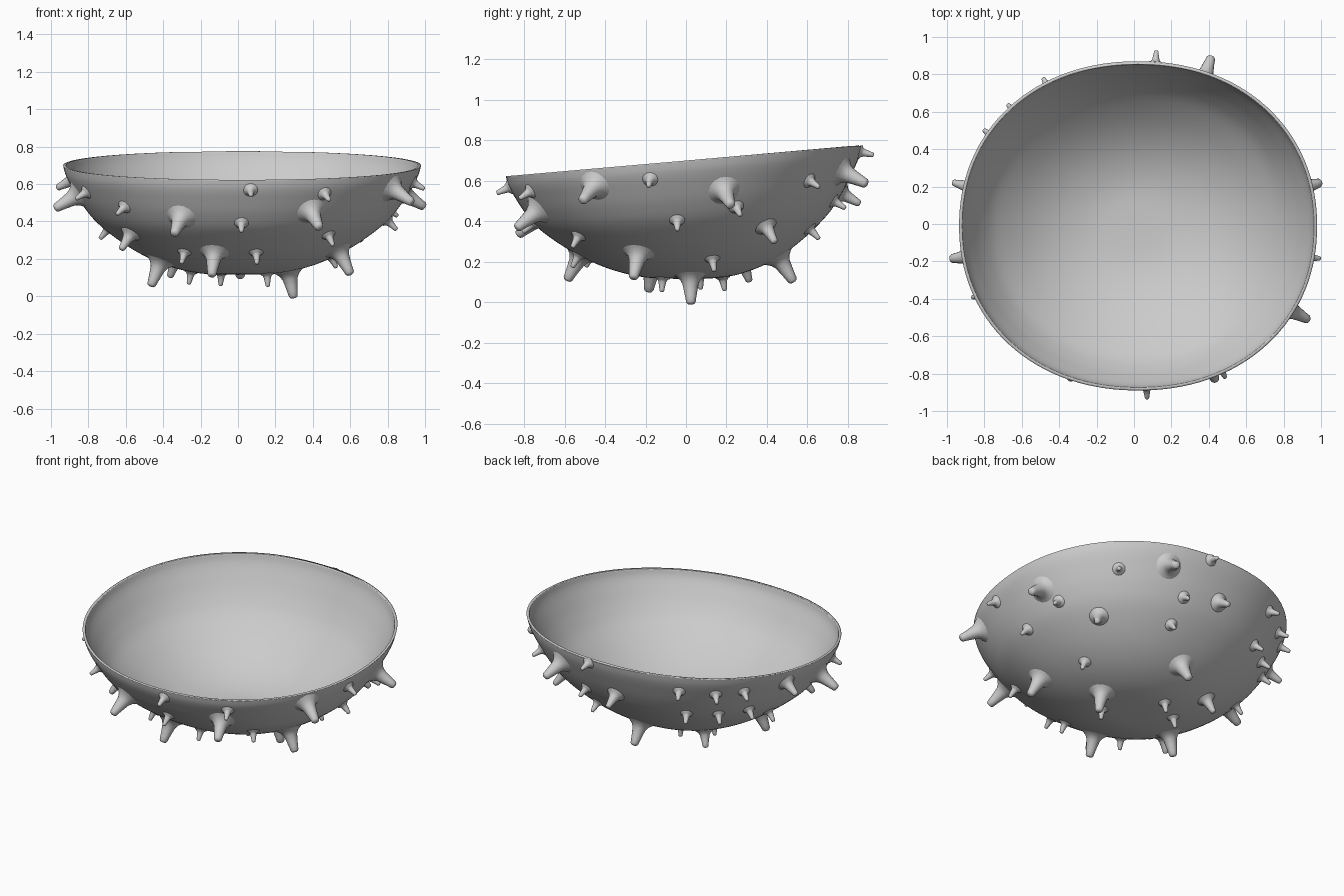
import bpy, bmesh, math
from mathutils import Vector

if "Cube" in bpy.data.objects:
    bpy.data.objects.remove(bpy.data.objects["Cube"])

# half profile of the bowl: (relative radius, height)
PROFILE = [(0, .115), (.2, .121), (.35, .148), (.5, .2), (.65, .28),
           (.8, .39), (.885, .485), (.95, .585), (.985, .65), (1, .70)]
SEG, RINGS = 128, 54


def profile(t):
    """Smooth (Catmull-Rom) reading of the profile, t from 0 to 1."""
    f = t * (len(PROFILE) - 1)
    i = min(int(f), len(PROFILE) - 2)
    f -= i
    get = lambda k: Vector(PROFILE[max(0, min(k, len(PROFILE) - 1))])
    p0, p1, p2, p3 = get(i - 1), get(i), get(i + 1), get(i + 2)
    return .5 * (2 * p1 + (p2 - p0) * f + (2 * p0 - 5 * p1 + 4 * p2 - p3) * f * f
                 + (3 * p1 - p0 - 3 * p2 + p3) * f ** 3)


def surface(t, a):
    s, h = profile(t)
    c, d = math.cos(a), math.sin(a)
    k = s / (abs(c) ** 2.12 + abs(d) ** 2.12) ** (1 / 2.12)
    x = .022 * s + .957 * k * c
    y = -.01 * s + .88 * k * d
    return Vector((x, y, min(h + .087 * y * s * s, .772)))


def make_object(name, bm):
    bmesh.ops.recalc_face_normals(bm, faces=bm.faces)
    for f in bm.faces:
        f.smooth = True
    me = bpy.data.meshes.new(name)
    bm.to_mesh(me)
    bm.free()
    ob = bpy.data.objects.new(name, me)
    bpy.context.collection.objects.link(ob)
    return ob


# bowl: outer shell, closed by an inner skin slightly inset
bm = bmesh.new()
outer = []
rings = []
for j in range(1, RINGS + 1):
    rings.append([bm.verts.new(surface(j / RINGS, 2 * math.pi * i / SEG)) for i in range(SEG)])
pole = bm.verts.new(surface(0, 0))
for i in range(SEG):
    n = (i + 1) % SEG
    bm.faces.new((pole, rings[0][n], rings[0][i]))
    for lo, hi in zip(rings, rings[1:]):
        bm.faces.new((lo[i], lo[n], hi[n], hi[i]))
bm.normal_update()
if pole.normal.z > 0:
    bmesh.ops.reverse_faces(bm, faces=bm.faces)
    bm.normal_update()
outer = [(v.co.copy(), v.normal.copy()) for v in bm.verts]
inner = {v: bm.verts.new(v.co - v.normal * .016) for v in list(bm.verts)}
for v in rings[-1]:
    inner[v].co.z = v.co.z
for f in list(bm.faces):
    bm.faces.new([inner[v] for v in reversed(f.verts)])
for i in range(SEG):
    a, b = rings[-1][i], rings[-1][(i + 1) % SEG]
    bm.faces.new((a, b, inner[b], inner[a]))
bowl = make_object("bowl", bm)

# spikes: tip position as seen in one view (two coordinates), plus length
VIEWS = {"front": (0, 2, Vector((0, -1, 0))), "back": (0, 2, Vector((0, 1, 0))),
         "right": (1, 2, Vector((1, 0, 0))), "left": (1, 2, Vector((-1, 0, 0))),
         "below": (0, 1, Vector((0, 0, -1)))}
BIG, MID, SMALL = .145, .105, .07
SPIKES = {
    ("front", BIG): [(-.33, .34), (.45, .37)],
    ("front", MID): [(-.62, .25)],
    ("front", SMALL): [(.05, .54), (0, .345), (-.64, .45), (.5, .51), (.52, .27), (.1, .175), (-.31, .17)],
    ("right", BIG): [(-.53, .5), (.21, .485)],
    ("right", MID): [(.44, .29)],
    ("right", SMALL): [(-.2, .575), (.26, .435), (-.06, .345), (.66, .56)],
    ("left", BIG): [(-.19, .475)],
    ("left", MID): [(.22, .58)],
    ("left", SMALL): [(.37, .42), (.15, .31), (-.39, .52)],
    ("back", BIG): [(.4, .59)],
    ("back", MID): [(-.03, .48)],
    ("back", SMALL): [(.1, .73), (.24, .47), (.24, .31), (-.5, .62), (-.68, .6), (-.8, .6), (-.47, .42), (-.62, .42)],
    ("below", BIG): [(-.14, -.58), (.6, -.27), (.01, .52), (.3, .02), (-.47, -.19)],
    ("below", MID): [(-.36, .31)],
    ("below", SMALL): [(-.27, .08), (.155, -.11), (.52, .13), (-.1, .2)],
}
# spike outline: (radius, height) for a length of 1, flared foot and blunt tip
OUTLINE = [(.62, -.05), (.48, .03), (.36, .13), (.28, .28), (.235, .5),
           (.19, .75), (.165, .92), (.12, .98), (.05, 1.0)]
SIDES = 16


def add_spike(bm, base, normal, length):
    q = normal.to_track_quat('Z', 'Y')
    loops = []
    for r, h in OUTLINE:
        loops.append([bm.verts.new(base + q @ Vector((r * math.cos(2 * math.pi * i / SIDES),
                      r * math.sin(2 * math.pi * i / SIDES), h)) * length) for i in range(SIDES)])
    for lo, hi in zip(loops, loops[1:]):
        for i in range(SIDES):
            n = (i + 1) % SIDES
            bm.faces.new((lo[i], lo[n], hi[n], hi[i]))
    bm.faces.new(loops[-1])
    # settle the foot ring just under the bowl surface and below the rim
    for v in loops[0] + loops[1]:
        near, nn = min(outer, key=lambda e: (e[0] - v.co).length_squared)
        lift = .006 if v in loops[1] else -.006
        v.co -= nn * ((v.co - near).dot(nn) - lift)
        v.co.z = min(v.co.z, .70 + .087 * v.co.y)


bm = bmesh.new()
for (view, length), tips in SPIKES.items():
    ia, ib, facing = VIEWS[view]
    for a, b in tips:
        base, normal = min((e for e in outer if e[1].dot(facing) > .12),
                           key=lambda e: (e[0][ia] + e[1][ia] * length - a) ** 2
                           + (e[0][ib] + e[1][ib] * length - b) ** 2)
        add_spike(bm, base, normal, length)
make_object("spikes", bm)
